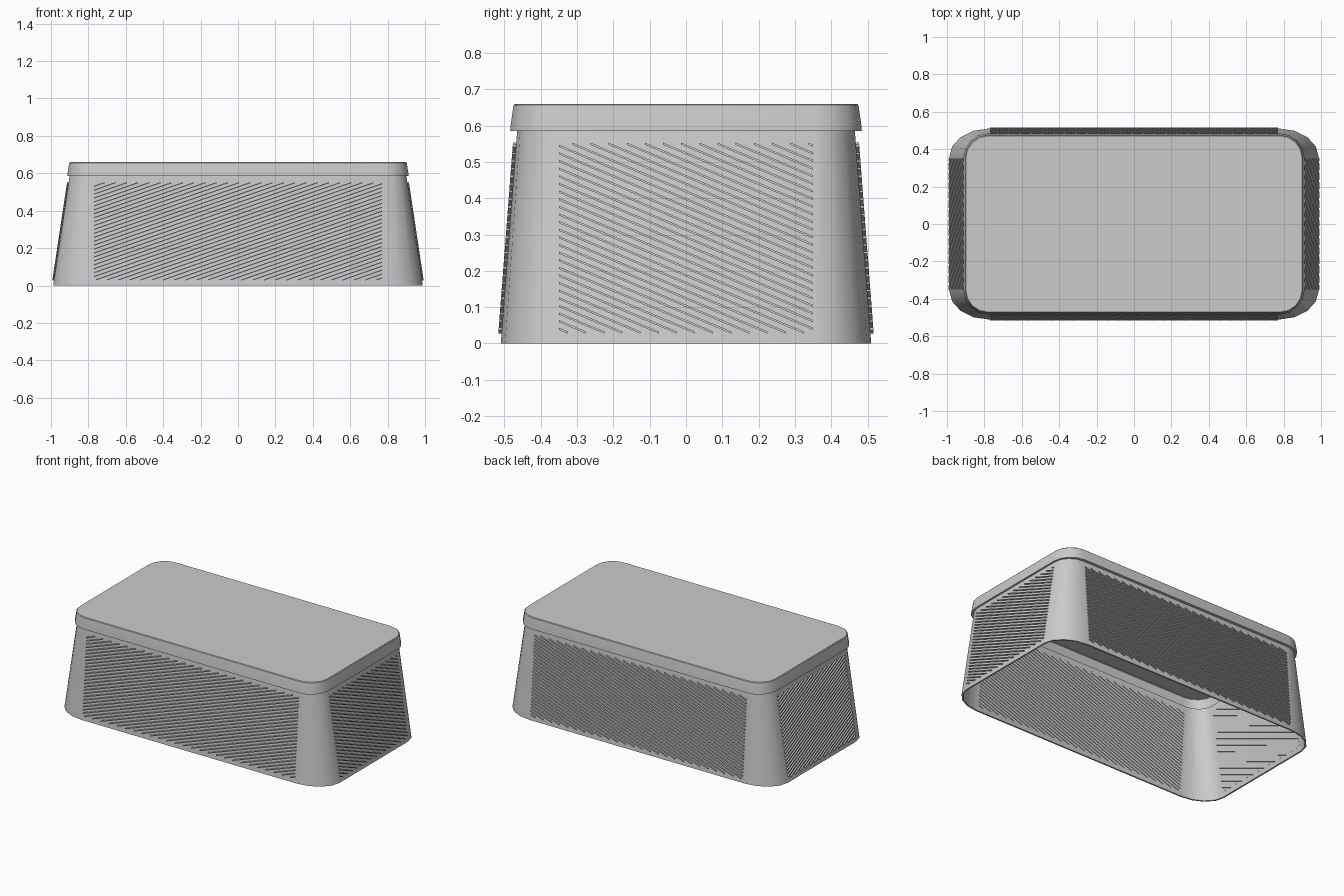
import bpy, bmesh, math
from mathutils import Vector

if "Cube" in bpy.data.objects:
    bpy.data.objects.remove(bpy.data.objects["Cube"])

FLAT_X, FLAT_Y = 0.78, 0.355      # flat part of the walls, corners take the rest
BOT, TOP, WALL_Z = (0.988, 0.51), (0.90, 0.465), 0.585


def ring(bm, hx, hy, z, fx=FLAT_X, fy=FLAT_Y, seg=4):
    verts = []
    for q in range(4):
        sx, sy = [(1, 1), (-1, 1), (-1, -1), (1, -1)][q]
        for i in range(seg + 1):
            a = math.pi / 2 * (q + i / seg)
            verts.append(bm.verts.new((sx * fx + (hx - fx) * math.cos(a),
                                       sy * fy + (hy - fy) * math.sin(a), z)))
    return verts


def finish(bm, name, smooth=True):
    bmesh.ops.recalc_face_normals(bm, faces=bm.faces)
    me = bpy.data.meshes.new(name)
    bm.to_mesh(me)
    bm.free()
    ob = bpy.data.objects.new(name, me)
    bpy.context.collection.objects.link(ob)
    if smooth:
        bpy.ops.object.select_all(action='DESELECT')
        ob.select_set(True)
        bpy.context.view_layer.objects.active = ob
        bpy.ops.object.shade_smooth_by_angle(angle=math.radians(30))
    return ob


def loft(bm, rings):
    for a, b in zip(rings, rings[1:]):
        n = len(a)
        for i in range(n):
            bm.faces.new((a[i], a[(i + 1) % n], b[(i + 1) % n], b[i]))


# Tapered hollow wall, open at the bottom
bm = bmesh.new()
loft(bm, [ring(bm, *BOT, 0), ring(bm, *TOP, WALL_Z),
          ring(bm, TOP[0] - 0.01, TOP[1] - 0.01, WALL_Z),
          ring(bm, BOT[0] - 0.01, BOT[1] - 0.01, 0),
          ])
bm.verts.ensure_lookup_table()
n = 20
for i in range(n):                 # bottom rim
    j = (i + 1) % n
    bm.faces.new([bm.verts[k] for k in (i, j, 3 * n + j, 3 * n + i)])
finish(bm, "tapered_wall")

# Lid cap with an overhanging lip
bm = bmesh.new()
rings = [ring(bm, 0.893, 0.458, WALL_Z), ring(bm, 0.912, 0.484, WALL_Z),
         ring(bm, 0.911, 0.483, 0.60), ring(bm, 0.902, 0.475, 0.656),
         ring(bm, 0.898, 0.471, 0.66)]
loft(bm, rings)
bm.faces.new(rings[-1])
finish(bm, "lid")


# Panels of fine slanted ribs that pass through each wall
def rib_panel(name, side, sign, half, slope, pitch=0.021, z0=0.03, z1=0.55):
    def wall(u, z, out):
        k = z / WALL_Z
        d = BOT[side] + (TOP[side] - BOT[side]) * k + out
        return Vector((sign * d, u, z) if side == 0 else (u, sign * d, z))

    bm = bmesh.new()
    c = z0 - abs(slope) * half + pitch / 2
    while c < z1 + abs(slope) * half:
        # clip the line z = c + slope * u to the panel rectangle
        ends = sorted(((z0 - c) / slope, (z1 - c) / slope))
        u0, u1 = max(-half, ends[0]), min(half, ends[1])
        if u1 - u0 > 0.01:
            loops = []
            for u in (u0, u1):
                z = c + slope * u
                loops.append([bm.verts.new(wall(u, z + dz, o)) for dz, o in
                              ((-0.003, -0.013), (0.003, -0.013),
                               (0.003, 0.009), (-0.003, 0.009))])
            loft(bm, loops)
            bm.faces.new(loops[0])
            bm.faces.new(loops[1])
        c += pitch
    finish(bm, name, smooth=False)


for sign, word in ((-1, "left"), (1, "right")):
    rib_panel(word + "_rib_panel", 0, sign, 0.35, -0.42)
for sign, word in ((-1, "front"), (1, "back")):
    rib_panel(word + "_rib_panel", 1, sign, 0.77, 0.35)
